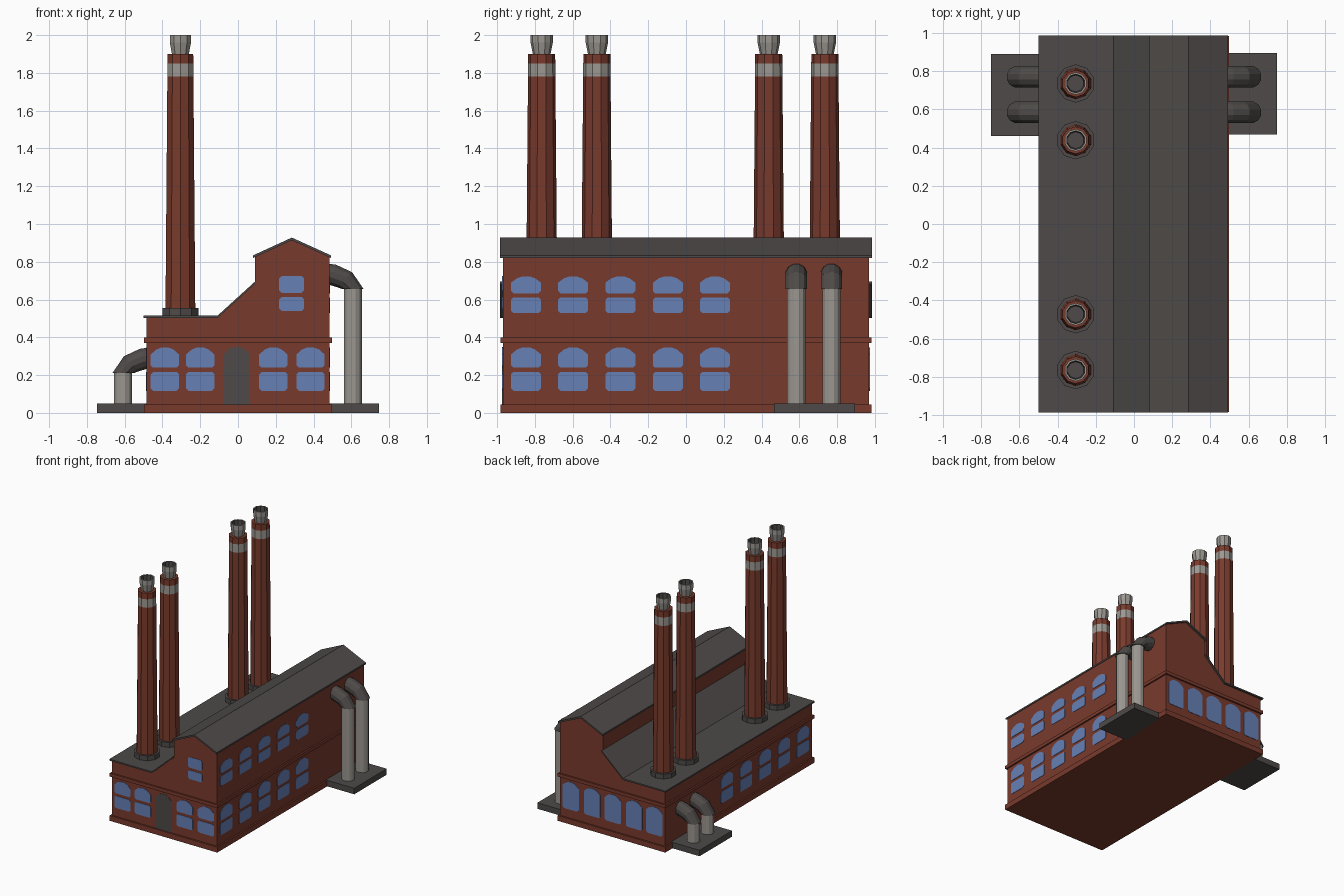
import bpy, bmesh, math
from mathutils import Vector

if "Cube" in bpy.data.objects:
    bpy.data.objects.remove(bpy.data.objects["Cube"])


def material(name, rgb):
    m = bpy.data.materials.new(name)
    m.diffuse_color = (*rgb, 1)
    m.use_nodes = True
    m.node_tree.nodes["Principled BSDF"].inputs["Base Color"].default_value = m.diffuse_color
    return m


BRICK = material("brick red", (0.19, 0.042, 0.025))
DARK = material("dark grey", (0.075, 0.068, 0.065))
LIGHT = material("light grey", (0.33, 0.31, 0.285))
BLUE = material("window blue", (0.135, 0.215, 0.47))


def finish(name, bm, mats):
    bmesh.ops.recalc_face_normals(bm, faces=bm.faces[:])
    me = bpy.data.meshes.new(name)
    bm.to_mesh(me)
    bm.free()
    for m in mats:
        me.materials.append(m)
    ob = bpy.data.objects.new(name, me)
    bpy.context.collection.objects.link(ob)
    return ob


def prism(name, pts, place, d0, d1, mat):
    """Extrude a flat outline from depth d0 to d1; place maps (u, v, d) to xyz."""
    bm = bmesh.new()
    a = [bm.verts.new(place(u, v, d0)) for u, v in pts]
    b = [bm.verts.new(place(u, v, d1)) for u, v in pts]
    bm.faces.new(a)
    bm.faces.new(b[::-1])
    for i in range(len(pts)):
        j = (i + 1) % len(pts)
        bm.faces.new((a[i], a[j], b[j], b[i]))
    return finish(name, bm, [mat])


def box(name, x0, x1, y0, y1, z0, z1, mat):
    return prism(name, [(x0, y0), (x1, y0), (x1, y1), (x0, y1)],
                 lambda u, v, d: (u, v, d), z0, z1, mat)


def rings(name, loops, mats, ids):
    """Skin a list of vertex rings, ids giving the colour of each segment."""
    bm = bmesh.new()
    vs = [[bm.verts.new(p) for p in loop] for loop in loops]
    n = len(vs[0])
    for k in range(len(vs) - 1):
        for i in range(n):
            j = (i + 1) % n
            bm.faces.new((vs[k][i], vs[k][j], vs[k + 1][j], vs[k + 1][i])).material_index = ids[k]
    bm.faces.new(vs[0]).material_index = ids[0]
    bm.faces.new(vs[-1]).material_index = ids[-1]
    return finish(name, bm, mats)


def lathe(name, x, y, prof, mats, ids, n=10):
    loops = [[(x + r * math.cos(math.tau * (i + .5) / n),
               y + r * math.sin(math.tau * (i + .5) / n), z) for i in range(n)] for r, z in prof]
    return rings(name, loops, mats, ids)


# Building body, trim and roofs
along_y = lambda u, v, d: (u, d, v)
prism("brick_body", [(-.484, 0), (.484, 0), (.484, .828), (.285, .918), (.09, .828),
                     (.09, .685), (-.108, .508), (-.484, .508)], along_y, -.97, .97, BRICK)
box("plinth", -.497, .497, -.983, .983, 0, .045, BRICK)
box("belt_course", -.497, .497, -.983, .983, .37, .398, BRICK)


def roof(name, line, t):
    pts = line + [(x, z - t) for x, z in reversed(line)]
    prism(name, pts, along_y, -.985, .985, DARK)


roof("low_roof", [(-.5, .515), (-.108, .515), (.09, .695)], .012)
roof("high_roof", [(.08, .834), (.285, .928), (.492, .834)], .014)

# Wall placements: position along wall, height, distance out of wall
front = lambda u, v, d: (u, -.97 - d, v)
back = lambda u, v, d: (u, .97 + d, v)
right = lambda u, v, d: (.484 + d, u, v)
left = lambda u, v, d: (-.484 - d, u, v)


def pane(name, place, u, hw, z0, z1, rise=0, mat=BLUE, c=.013):
    half = [(hw - c, z0), (hw, z0 + c)]
    if rise:
        half += [(hw, z1 - rise), (hw * .6, z1 - rise * .3), (hw * .22, z1)]
    else:
        half += [(hw, z1 - c), (hw - c, z1)]
    pts = [(u + a, z) for a, z in half] + [(u - a, z) for a, z in reversed(half)]
    prism(name, pts, place, -.003, .003, mat)


def window(name, place, u, hw, z0, z1, bar, rise):
    pane(name + "_lower_pane", place, u, hw, z0, bar - .011)
    pane(name + "_upper_pane", place, u, hw, bar + .011, z1, rise)


# Windows and door
for u in (-.847, -.598, -.347, -.096, .153):
    window("right_window", right, u, .08, .117, .347, .228, .038)
    window("right_high_window", right, u, .08, .528, .723, .622, .034)
    window("left_window", left, u, .08, .117, .347, .228, .038)
for u in (-.387, -.2, .187, .384):
    window("front_window", front, u, .075, .117, .347, .228, .038)
for u in (-.387, -.2, -.005, .187, .384):
    pane("back_window", back, u, .075, .117, .347, .038)
window("gable_window", front, .284, .066, .54, .724, .625, 0)
pane("door", front, -.007, .068, .045, .35, .038, DARK, .001)

# Chimneys
for y in (-.764, -.472, .438, .735):
    x = -.305
    lathe("chimney_base", x, y, [(.1, .505), (.1, .555)], [DARK], [0])
    lathe("chimney_stack", x, y, [(.083, .55), (.0725, 1.78), (.072, 1.85), (.0715, 1.9)],
          [BRICK, LIGHT], [0, 1, 0])
    lathe("chimney_flue", x, y, [(.046, 1.895), (.059, 1.96), (.059, 2), (.049, 2), (.044, 1.905)],
          [LIGHT, DARK], [0, 0, 0, 1])


# Side pipes with elbows, standing on pads
def elbow(name, s, y, top, n=12):
    path = [(.47, .075, 90), (.505, .07, 75), (.565, .045, 45), (.609, -.005, 0)]
    loops = []
    for px, pz, ang in path:
        a = math.radians(ang)
        ring = []
        for i in range(n):
            t = math.tau * (i + .5) / n
            w = .058 * math.cos(t)
            ring.append((s * (px + w * math.cos(a)), y + .058 * math.sin(t),
                         top + pz + w * math.sin(a)))
        loops.append(ring)
    rings(name, loops, [DARK], [0, 0, 0])


for side, s, top, py in (("right", 1, .66, .467), ("left", -1, .215, .46)):
    x0, x1 = sorted((s * .47, s * .747))
    box(side + "_pad", x0, x1, py, py + .428, 0, .05, DARK)
    for y in (.584, .77):
        lathe(side + "_pipe", s * .609, y, [(.05, .045), (.05, top + .005)], [LIGHT], [0], 12)
        elbow(side + "_elbow", s, y, top)
